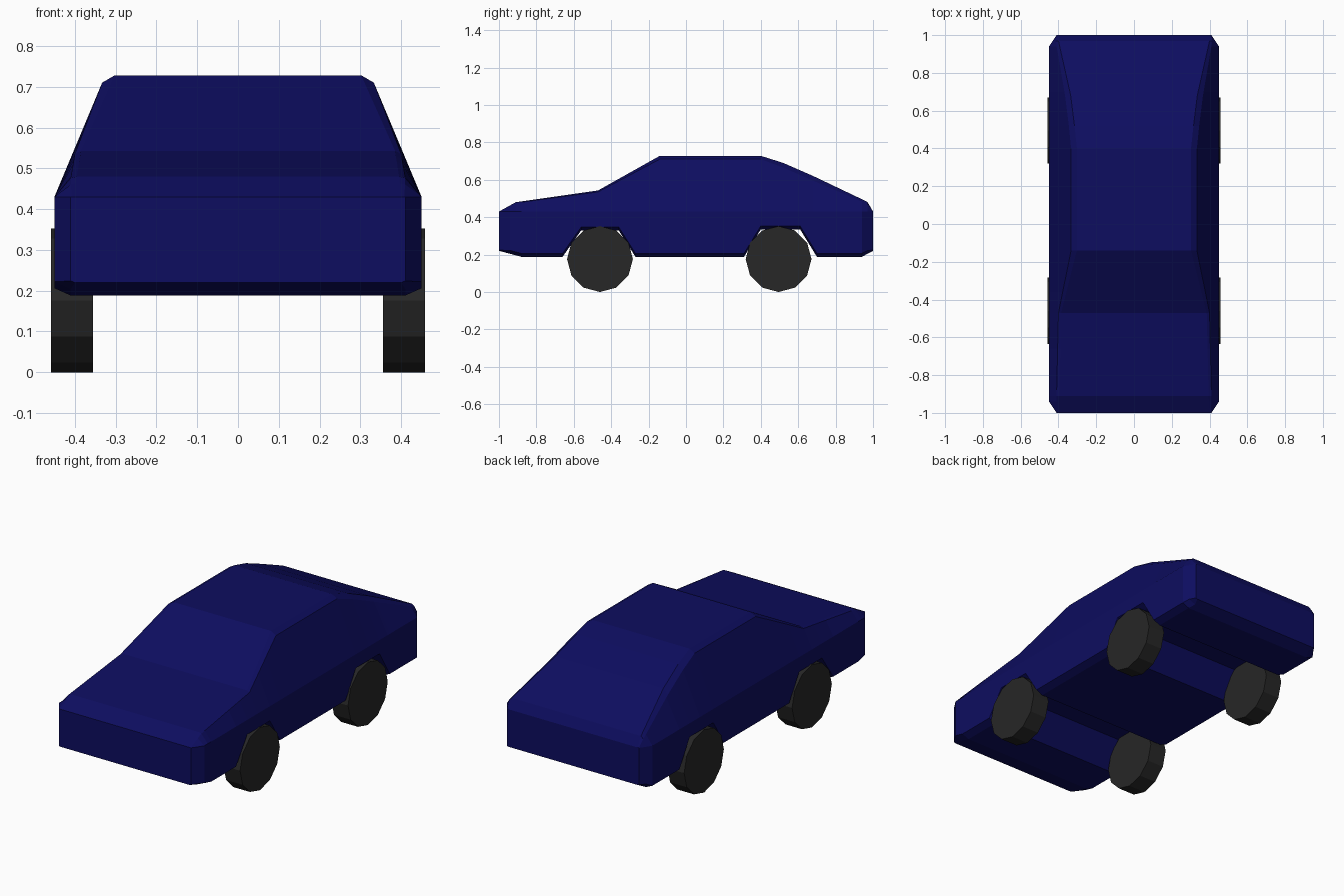
import bpy, bmesh, math

if "Cube" in bpy.data.objects:
    bpy.data.objects.remove(bpy.data.objects["Cube"])


def paint(obj, name, color):
    mat = bpy.data.materials.new(name)
    mat.diffuse_color = color
    mat.use_nodes = True
    mat.node_tree.nodes["Principled BSDF"].inputs["Base Color"].default_value = mat.diffuse_color
    obj.data.materials.append(mat)


def lookup(table, y, k=1):
    for a, b in zip(table, table[1:]):
        if y <= b[0]:
            t = (y - a[0]) / (b[0] - a[0])
            return a[k] + (b[k] - a[k]) * t
    return table[-1][k]


# Side profile of the body: (y, z)
TOP = [(-1, .43), (-.91, .48), (-.47, .543), (-.14, .728), (.40, .728),
       (.52, .69), (.68, .62), (.97, .482), (1, .43)]
BOTTOM = [(-1, .22), (-.88, .188), (-.66, .188), (-.56, .33), (-.36, .33),
          (-.27, .188), (.31, .188), (.40, .335), (.61, .335),
          (.70, .188), (.94, .188), (1, .22)]
# Half widths: flank (y, x); shoulder (y, x, drop below top, crown x)
FLANK = [(-1, .41), (-.94, .45), (.94, .45), (1, .41)]
SHOULDER = [(-1, .408, 0, .40), (-.91, .41, .004, .395), (-.47, .40, .008, .385),
            (-.14, .333, .018, .302), (.40, .333, .018, .302), (.52, .345, .025, .315),
            (.68, .365, .025, .335), (.97, .415, .012, .40), (1, .408, 0, .40)]
BELT_Z = .43

# Body lofted through cross-sections at every profile break
bm = bmesh.new()
rings = []
for y in sorted({p[0] for t in (TOP, BOTTOM, FLANK) for p in t}):
    top, low, side = lookup(TOP, y), lookup(BOTTOM, y), lookup(FLANK, y)
    half = [(side - .04 if abs(y) < 1 else .40, low),
            (side, low + (.018 if abs(y) < 1 else .004)),
            (side, BELT_Z),
            (lookup(SHOULDER, y), top - lookup(SHOULDER, y, 2)),
            (lookup(SHOULDER, y, 3), top)]
    ring = half + [(-x, z) for x, z in reversed(half)]
    rings.append([bm.verts.new((x, y, z)) for x, z in ring])
for a, b in zip(rings, rings[1:]):
    n = len(a)
    for i in range(n):
        j = (i + 1) % n
        bm.faces.new((a[i], a[j], b[j], b[i]))
bm.faces.new(rings[0])
bm.faces.new(rings[-1])
bmesh.ops.recalc_face_normals(bm, faces=bm.faces)
mesh = bpy.data.meshes.new("car_body")
bm.to_mesh(mesh)
bm.free()
body = bpy.data.objects.new("car_body", mesh)
bpy.context.collection.objects.link(body)
paint(body, "dark_blue", (.004, .004, .115, 1))

# Four twelve-sided wheels
for end, y in (("front", -.46), ("rear", .495)):
    for side, sx in (("right", 1), ("left", -1)):
        bpy.ops.mesh.primitive_cylinder_add(
            vertices=12, radius=.176, depth=.103,
            location=(sx * .4065, y, .176), rotation=(0, math.pi / 2, 0))
        wheel = bpy.context.object
        wheel.name = f"{end}_{side}_wheel"
        paint(wheel, "tyre_black", (.02, .02, .02, 1))
